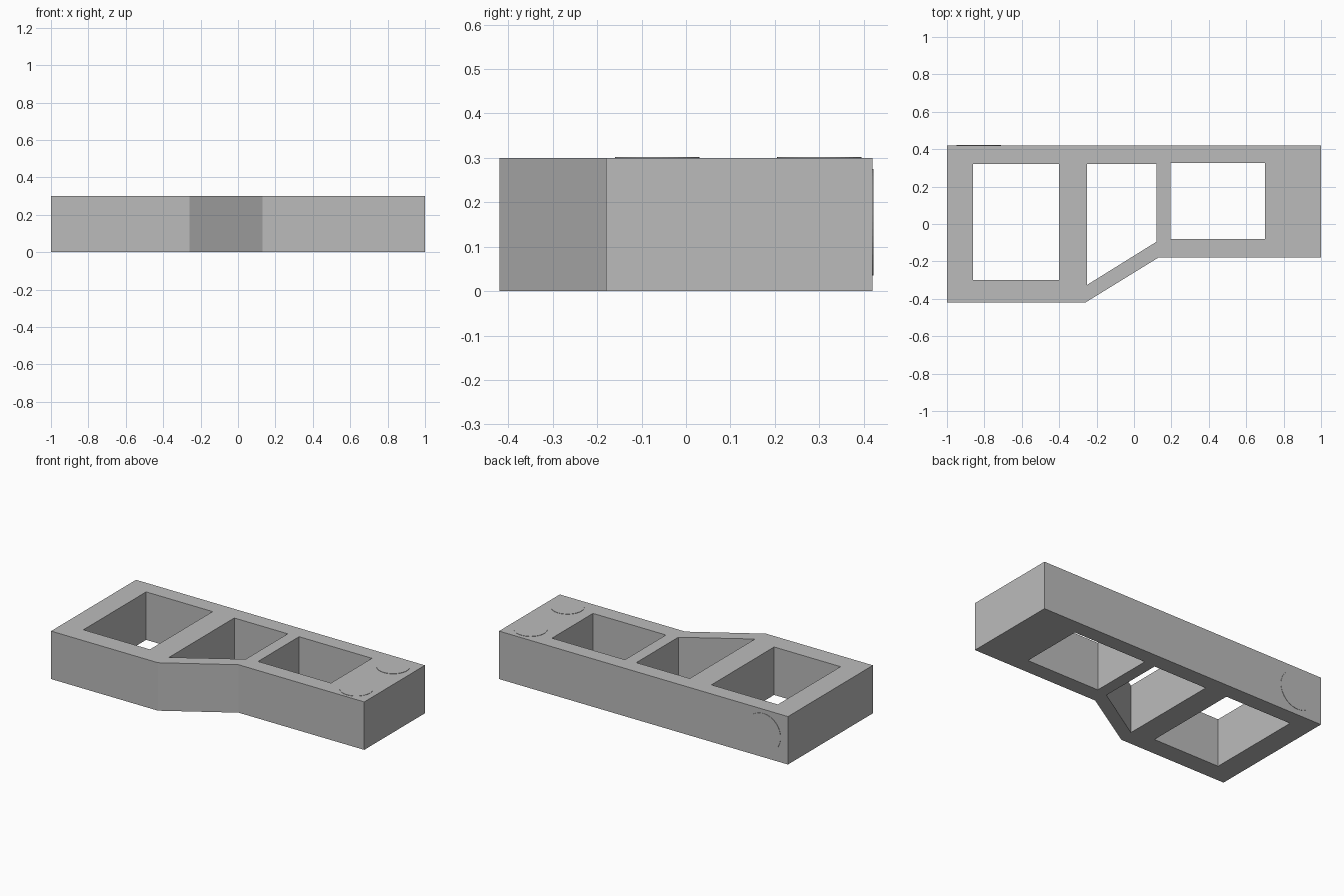
import bpy
import math

cube = bpy.data.objects.get("Cube")
if cube:
    bpy.data.objects.remove(cube, do_unlink=True)

HEIGHT = 0.3
BACK = 0.42

grey = bpy.data.materials.new("plain grey")
grey.use_nodes = True
colour = (0.5, 0.5, 0.5, 1)
grey.diffuse_color = colour
grey.node_tree.nodes["Principled BSDF"].inputs["Base Color"].default_value = colour


def rectangle(x0, x1, y0, y1):
    return [(x0, y0), (x1, y0), (x1, y1), (x0, y1)]


def frame(name, loops, height):
    """Solid plate from an outline and its through-openings."""
    curve = bpy.data.curves.new(name, "CURVE")
    curve.dimensions = "2D"
    curve.fill_mode = "BOTH"
    curve.extrude = height / 2
    for loop in loops:
        spline = curve.splines.new("POLY")
        spline.points.add(len(loop) - 1)
        for point, (x, y) in zip(spline.points, loop):
            point.co = (x, y, height / 2, 1)
        spline.use_cyclic_u = True
        spline.use_smooth = False
    obj = bpy.data.objects.new(name, curve)
    obj.location.z = height / 2
    bpy.context.collection.objects.link(obj)
    bpy.ops.object.select_all(action="DESELECT")
    obj.select_set(True)
    bpy.context.view_layer.objects.active = obj
    bpy.ops.object.convert(target="MESH")
    obj = bpy.context.object
    obj.name = name
    # Weld the caps to the walls and settle the part on the ground
    bpy.ops.object.mode_set(mode="EDIT")
    bpy.ops.mesh.select_all(action="SELECT")
    bpy.ops.mesh.remove_doubles(threshold=0.0001)
    bpy.ops.mesh.normals_make_consistent(inside=False)
    bpy.ops.object.mode_set(mode="OBJECT")
    bpy.ops.object.shade_flat()
    obj.location.z = -min(v.co.z for v in obj.data.vertices)
    obj.data.materials.clear()
    obj.data.materials.append(grey)


def disc(name, location, radius, tilt=0):
    """Very thin round pad, sunk slightly into the surface."""
    bpy.ops.mesh.primitive_cylinder_add(
        vertices=48, radius=radius, depth=0.004, location=location, rotation=(tilt, 0, 0))
    obj = bpy.context.object
    obj.name = name
    obj.data.materials.append(grey)


# Body: stepped outline with three openings
outline = [(-1, -BACK), (-0.26, -BACK), (0.13, -0.18), (1, -0.18), (1, BACK), (-1, BACK)]
large_opening = rectangle(-0.86, -0.4, -0.3, 0.32)
slanted_opening = [(-0.25, -0.325), (0.12, -0.095), (0.12, 0.32), (-0.25, 0.32)]
small_opening = rectangle(0.195, 0.7, -0.08, 0.325)
frame("stepped_frame", [outline, large_opening, slanted_opening, small_opening], HEIGHT)

# Round pads on the top and the back
disc("front_top_pad", (0.865, -0.065, HEIGHT), 0.095)
disc("rear_top_pad", (0.865, 0.3, HEIGHT), 0.095)
disc("back_pad", (-0.83, BACK, 0.155), 0.12, math.pi / 2)
